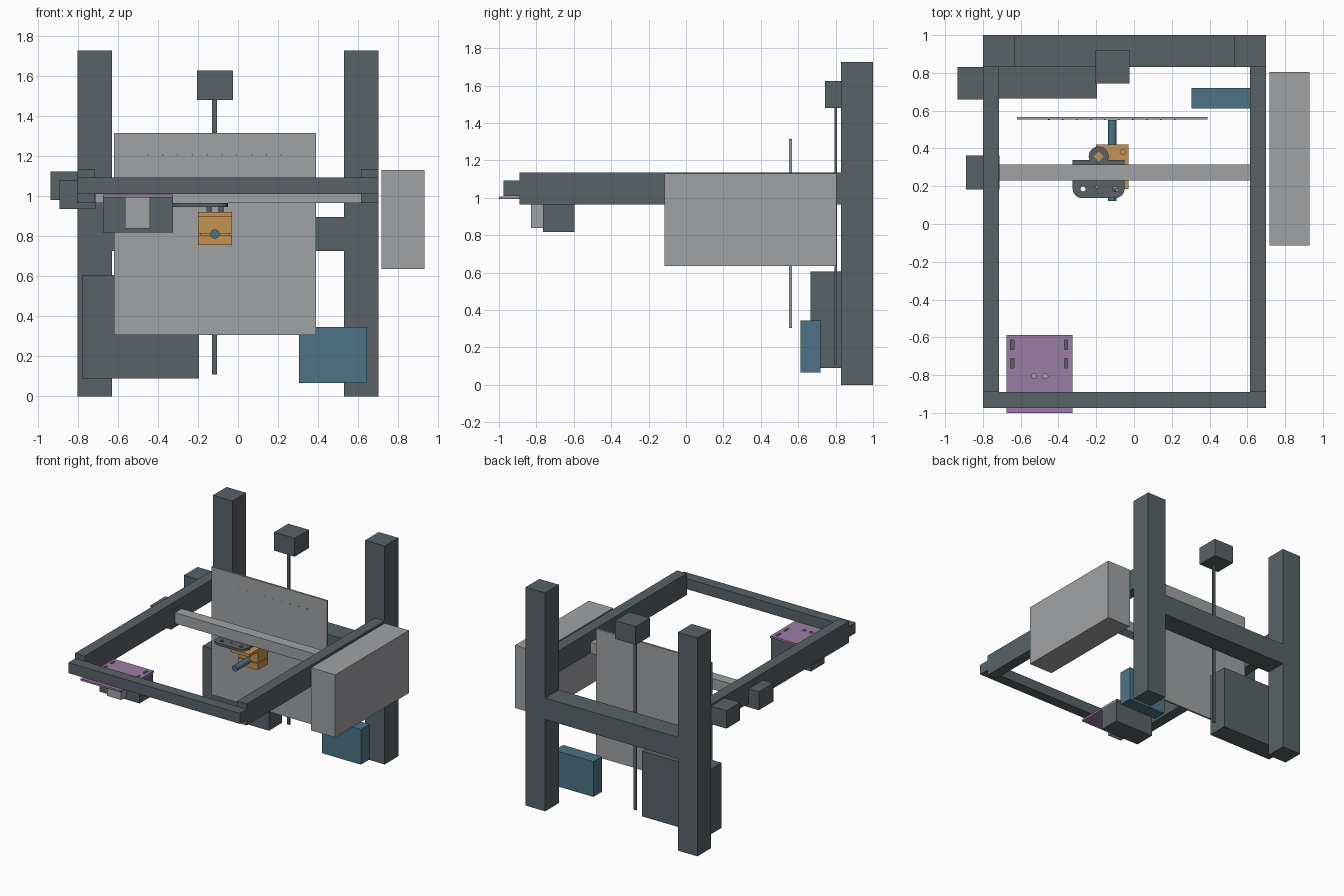
import bpy, bmesh, math
from mathutils import Matrix, Vector

if "Cube" in bpy.data.objects:
    bpy.data.objects.remove(bpy.data.objects["Cube"], do_unlink=True)


def material(name, rgb):
    m = bpy.data.materials.new(name)
    m.use_nodes = True
    m.diffuse_color = (*rgb, 1)
    m.node_tree.nodes["Principled BSDF"].inputs["Base Color"].default_value = (*rgb, 1)
    return m


DARK = material("slate grey", (.098, .122, .133))
GREY = material("light grey", (.352, .361, .376))
BLUE = material("steel blue", (.072, .175, .238))
PINK = material("mauve", (.33, .205, .376))
ORANGE = material("amber", (.546, .296, .084))


def finish(name, bm, mat):
    bmesh.ops.recalc_face_normals(bm, faces=bm.faces)
    me = bpy.data.meshes.new(name)
    bm.to_mesh(me)
    bm.free()
    me.materials.append(mat)
    ob = bpy.data.objects.new(name, me)
    bpy.context.collection.objects.link(ob)
    return ob


def box(name, x, y, z, mat, round_front=0):
    """Box from (min, max) pairs, with optional rounded front corners."""
    bm = bmesh.new()
    bmesh.ops.create_cube(bm, size=1)
    for v in bm.verts:
        v.co = Vector([(a + b) / 2 + c * (b - a) for (a, b), c in zip((x, y, z), v.co)])
    if round_front:
        middle = sum(y) / 2
        edges = [e for e in bm.edges
                 if all(v.co.y < middle for v in e.verts)
                 and abs(e.verts[0].co.z - e.verts[1].co.z) > .001]
        bmesh.ops.bevel(bm, geom=edges, offset=round_front, segments=6,
                        profile=.5, affect='EDGES')
    return finish(name, bm, mat)


def cylinder(name, centre, radius, length, mat, axis='Z', sides=24):
    bm = bmesh.new()
    turn = Matrix.Rotation(math.pi / 2, 4, 'X') if axis == 'Y' else Matrix()
    bmesh.ops.create_cone(bm, cap_ends=True, segments=sides, radius1=radius,
                          radius2=radius, depth=length,
                          matrix=Matrix.Translation(centre) @ turn)
    ob = finish(name, bm, mat)
    if sides > 8:
        bpy.ops.object.select_all(action='DESELECT')
        ob.select_set(True)
        bpy.context.view_layer.objects.active = ob
        bpy.ops.object.shade_smooth_by_angle()
    return ob


def cut(target, cutters):
    """Cut real holes, then discard the cutters."""
    bpy.context.view_layer.objects.active = target
    for c in cutters:
        mod = target.modifiers.new("hole", 'BOOLEAN')
        mod.operation, mod.solver, mod.object = 'DIFFERENCE', 'EXACT', c
        bpy.ops.object.modifier_apply(modifier=mod.name)
        bpy.data.objects.remove(c, do_unlink=True)


# Upright frame
BACK = (.83, 1)
box("right_post", (-.8, -.63), BACK, (0, 1.725), DARK)
box("left_post", (.53, .7), BACK, (0, 1.725), DARK)
box("cross_beam", (-.63, .53), BACK, (.725, .895), DARK)

# Horizontal frame
box("right_rail", (-.8, -.715), (-.89, .83), (.965, 1.135), DARK)
box("left_rail", (.615, .7), (-.89, .83), (.965, 1.135), DARK)
box("front_beam", (-.8, .7), (-.975, -.89), (1.01, 1.093), DARK)
box("gantry_beam", (-.713, .615), (.23, .315), (.965, 1.05), GREY)

# Motors and vertical drive
box("rear_rail_motor", (-.935, -.72), (.66, .83), (.98, 1.122), DARK)
box("gantry_motor", (-.89, -.712), (.182, .363), (.935, 1.08), DARK)
box("lift_motor", (-.205, -.025), (.743, .92), (1.48, 1.625), DARK)
box("lift_rod", (-.13, -.105), (.794, .806), (.11, 1.48), DARK)

# Upright plate with its row of pin marks
box("upright_plate", (-.62, .39), (.552, .567), (.305, 1.315), GREY)
for i in range(10):
    cylinder(f"pin_mark_{i + 1}", (-.45 + i * .074, .5515, 1.205), .004, .002, DARK, 'Y', 8)

# Boxes around the frame
box("control_box", (-.775, -.195), (.665, .83), (.09, .605), DARK)
box("power_supply", (.305, .645), (.612, .72), (.067, .345), BLUE)
box("side_cabinet", (.717, .93), (-.115, .805), (.635, 1.13), GREY)

# Front tool station with slotted mounting plate
plate = box("mounting_plate", (-.675, -.325), (-1, -.587), (.993, 1.008), PINK)
holes = []
for x in (-.645, -.36):
    for y in (-.64, -.737):
        holes.append(box("slot_cutter", (x - .009, x + .009), (y - .025, y + .025), (.9, 1.1), PINK))
for x in (-.53, -.47):
    holes.append(cylinder("round_cutter", (x, -.805, 1), .014, .2, PINK))
cut(plate, holes)
box("station_body", (-.675, -.325), (-.765, -.595), (.817, .993), DARK)
box("station_block", (-.565, -.44), (-.83, -.765), (.838, .993), GREY)

# Carriage under the gantry
carriage = box("carriage_plate", (-.325, -.05), (.137, .34), (.945, .964), DARK, .05)
cut(carriage, [cylinder("carriage_cutter", (x, y, .95), r, .2, DARK)
               for x, y, r in ((-.27, .185, .013), (-.195, .197, .006), (-.1, .185, .013))])
cylinder("carriage_boss", (-.187, .357, .955), .053, .02, DARK)
cylinder("boss_inset", (-.187, .357, .9655), .026, .003, ORANGE, sides=4)
for x in (-.145, -.085):
    cylinder("carriage_spacer", (x, .25, .9325), .013, .027, DARK)

# Clamp holding the spindle
SPAN = (-.2, -.03)
top = box("clamp_top_plate", SPAN, (.185, .42), (.897, .92), ORANGE)
cut(top, [cylinder("clamp_cutter", (-.06, .38, .92), .013, .03, ORANGE)])
box("clamp_upper", SPAN, (.29, .42), (.812, .897), ORANGE)
box("clamp_lower", SPAN, (.29, .42), (.755, .806), ORANGE)
box("clamp_core", (-.19, -.04), (.3, .41), (.8, .82), ORANGE)
cylinder("spindle", (-.115, .337, .81), .023, .428, BLUE, 'Y')
